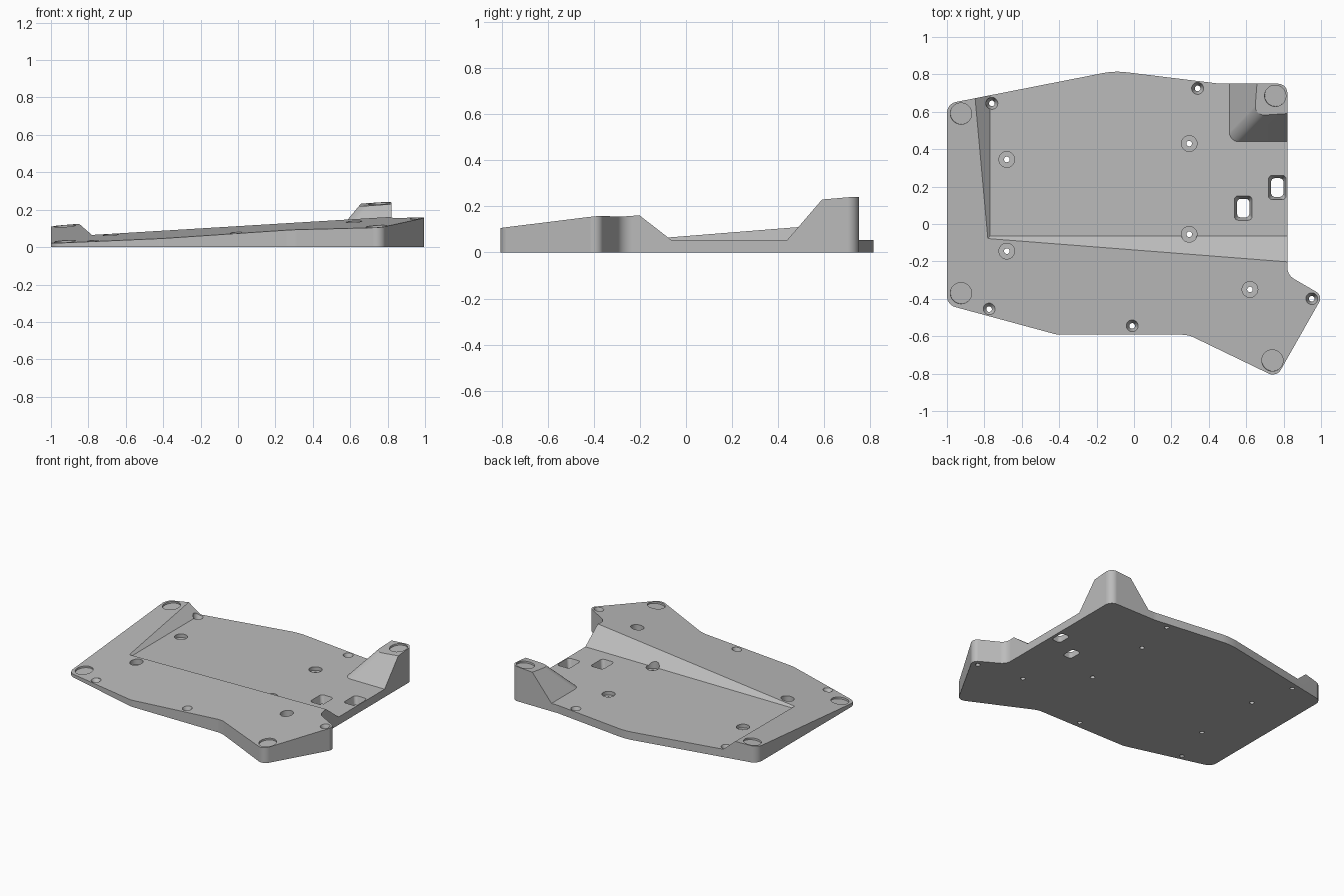
import bpy, bmesh, math
from mathutils import Vector

if "Cube" in bpy.data.objects:
    bpy.data.objects.remove(bpy.data.objects["Cube"], do_unlink=True)

FLOOR = 0.055
NORMAL = Vector((-0.067, -0.086, 1)).normalized()


def deck(x, y):
    """Height of the sloping top plane."""
    return 0.124 + 0.067 * x + 0.086 * y


def rounded(corners, steps=8):
    """Polygon from (x, y, radius) corners with arcs, in order."""
    out = []
    for i, (x, y, r) in enumerate(corners):
        p = Vector((x, y))
        a = (Vector(corners[i - 1][:2]) - p).normalized()
        b = (Vector(corners[(i + 1) % len(corners)][:2]) - p).normalized()
        if r == 0:
            out.append(p)
            continue
        half = a.angle(b) / 2
        centre = p + (a + b).normalized() * r / math.sin(half)
        start = p + a * r / math.tan(half) - centre
        end = p + b * r / math.tan(half) - centre
        sweep = end.angle_signed(start)
        for k in range(steps + 1):
            t = sweep * k / steps
            c, s = math.cos(t), math.sin(t)
            out.append(centre + Vector((start.x * c - start.y * s, start.x * s + start.y * c)))
    return out


def circle(r, n=32):
    return [Vector((r * math.cos(math.tau * k / n), r * math.sin(math.tau * k / n))) for k in range(n)]


def loft(name, sections):
    """Closed solid through (polygon, z) sections with equal point counts."""
    bm = bmesh.new()
    rings = [[bm.verts.new((p.x, p.y, z)) for p in poly] for poly, z in sections]
    bm.faces.new(rings[0])
    bm.faces.new(rings[-1])
    for low, high in zip(rings, rings[1:]):
        for i in range(len(low)):
            bm.faces.new((low[i - 1], low[i], high[i], high[i - 1]))
    bmesh.ops.recalc_face_normals(bm, faces=bm.faces[:])
    mesh = bpy.data.meshes.new(name)
    bm.to_mesh(mesh)
    bm.free()
    obj = bpy.data.objects.new(name, mesh)
    bpy.context.collection.objects.link(obj)
    return obj


def cut(body, cutter):
    """Subtract the cutter and discard it."""
    cutter.hide_render = True
    mod = body.modifiers.new("cut", "BOOLEAN")
    mod.operation, mod.solver, mod.object = "DIFFERENCE", "EXACT", cutter
    bpy.context.view_layer.objects.active = body
    bpy.ops.object.modifier_apply(modifier=mod.name)
    bpy.data.objects.remove(cutter, do_unlink=True)


# Body: rounded outline, sliced by the sloping top plane
outline = rounded([
    (-1, -0.432, 0.06), (-0.41, -0.592, 0.15), (0.29, -0.592, 0.15), (0.762, -0.82, 0.05),
    (1.01, -0.383, 0.04), (0.82, -0.273, 0.07), (0.82, 0.75, 0.05), (0.46, 0.75, 0.2),
    (-0.104, 0.819, 0.4), (-1, 0.643, 0.06)])
body = loft("case_bottom", [(outline, 0), (outline, 0.4)])
bm = bmesh.new()
bm.from_mesh(body.data)
res = bmesh.ops.bisect_plane(bm, geom=bm.verts[:] + bm.edges[:] + bm.faces[:],
                             plane_co=(0, 0, deck(0, 0)), plane_no=NORMAL, clear_outer=True)
bmesh.ops.contextual_create(bm, geom=[e for e in res["geom_cut"] if isinstance(e, bmesh.types.BMEdge)])
bmesh.ops.recalc_face_normals(bm, faces=bm.faces[:])
bm.to_mesh(body.data)
bm.free()


# Pocket: flat floor with sloping walls, leaving the tall rear corner post
def pocket(h):
    left, front = -0.77 - 1.14 * h, -0.065 - 1.29 * h
    px, py = 0.51 + 0.83 * h, 0.44 + 0.86 * h
    return rounded([(left, front, 0), (1.3, front, 0), (1.3, py, 0),
                    (px, py, 0.05), (px, 1.2, 0), (left, 1.2, 0)])


cut(body, loft("pocket_cutter", [(pocket(0), FLOOR), (pocket(0.25), FLOOR + 0.25)]))

# Counterbored screw holes
for x, y in [(-0.68, 0.345), (0.295, 0.43), (-0.68, -0.145), (0.295, -0.055), (0.62, -0.35)]:
    hole = loft("bore_cutter", [(circle(0.015), -0.1), (circle(0.015), 0.03),
                                (circle(0.042), 0.03), (circle(0.042), 0.4)])
    hole.location = (x, y, 0)
    bpy.context.view_layer.update()
    cut(body, hole)

# Countersunk holes near the rim
for x, y in [(-0.76, 0.645), (0.34, 0.725), (-0.775, -0.455), (-0.01, -0.545), (0.95, -0.4)]:
    inside = x > -0.77 and y > -0.06
    top = FLOOR if inside else deck(x, y)
    low = top - min(0.04, 0.7 * top)
    hole = loft("sink_cutter", [(circle(0.015), -0.1), (circle(0.015), low),
                                (circle(0.032), top), (circle(0.032), 0.4)])
    hole.location = (x, y, 0)
    bpy.context.view_layer.update()
    cut(body, hole)

# Rectangular tapered openings
def slot(w, d):
    return rounded([(-w, -d, 0.02), (w, -d, 0.02), (w, d, 0.02), (-w, d, 0.02)], 4)


for x, y in [(0.584, 0.085), (0.766, 0.195)]:
    hole = loft("slot_cutter", [(slot(0.033, 0.05), -0.01), (slot(0.033, 0.05), 0.002),
                                (slot(0.047, 0.065), FLOOR), (slot(0.047, 0.065), 0.3)])
    hole.location = (x, y, 0)
    bpy.context.view_layer.update()
    cut(body, hole)

# Shallow round recesses for feet, square to the sloping plane
for x, y in [(-0.925, 0.59), (-0.925, -0.37), (0.755, 0.685), (0.74, -0.73)]:
    hole = loft("foot_cutter", [(circle(0.057, 48), -0.012), (circle(0.057, 48), 0.1)])
    hole.location = (x, y, deck(x, y))
    hole.rotation_mode = "QUATERNION"
    hole.rotation_quaternion = Vector((0, 0, 1)).rotation_difference(NORMAL)
    bpy.context.view_layer.update()
    cut(body, hole)

# Material and shading
grey = bpy.data.materials.new("plain_grey")
grey.use_nodes = True
colour = (0.5, 0.5, 0.5, 1)
grey.diffuse_color = colour
grey.node_tree.nodes["Principled BSDF"].inputs["Base Color"].default_value = colour
body.data.materials.clear()
body.data.materials.append(grey)
for face in body.data.polygons:
    face.material_index = 0
bpy.ops.object.select_all(action="DESELECT")
body.select_set(True)
bpy.context.view_layer.objects.active = body
bpy.ops.object.shade_smooth_by_angle(angle=math.radians(25))
weighted = body.modifiers.new("weighted_normals", "WEIGHTED_NORMAL")
weighted.keep_sharp = True
